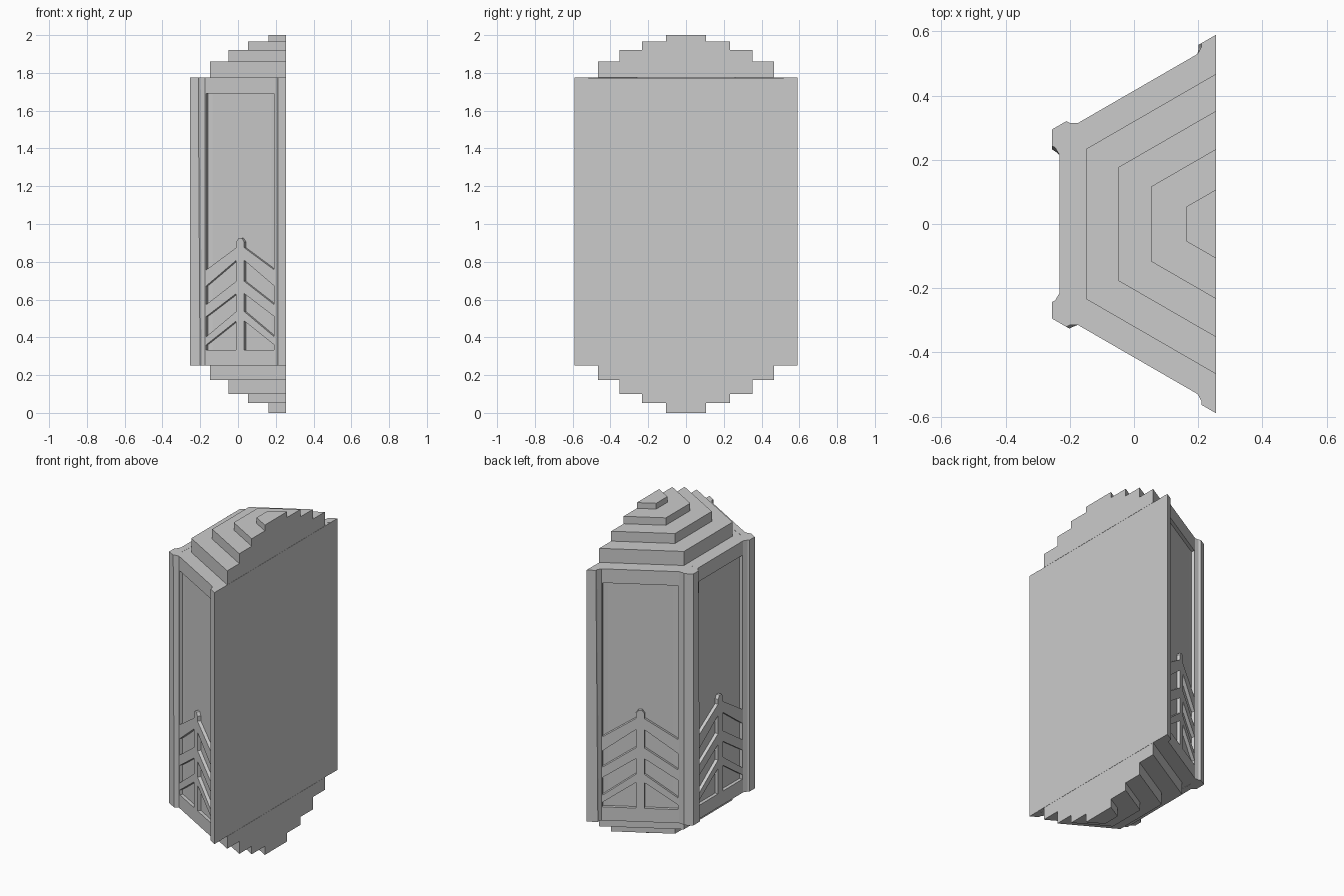
import bpy, bmesh
from math import cos, sin, radians
from mathutils import Matrix, Vector

if "Cube" in bpy.data.objects:
    bpy.data.objects.remove(bpy.data.objects["Cube"])

CX = 0.255            # hexagon centre lies on the flat back
R = 0.589             # hexagon radius at the posts
Z0, Z1 = 0.25, 1.775  # body bottom and top
FACES = (120, 180, 240)


def on_face(a, t, n):
    """Point t along and n out from a hexagon side facing angle a."""
    a = radians(a)
    return (CX + n * cos(a) - t * sin(a), n * sin(a) + t * cos(a))


def corner(c, r):
    return (CX + r * cos(radians(c)), r * sin(radians(c)))


def build(name, solids):
    """Each solid is (bottom outline, top outline, bottom z, top z)."""
    bm = bmesh.new()
    for low, high, z0, z1 in solids:
        a = [bm.verts.new((x, y, z0)) for x, y in low]
        b = [bm.verts.new((x, y, z1)) for x, y in high]
        bm.faces.new(a[::-1])
        bm.faces.new(b)
        for i in range(len(a)):
            j = (i + 1) % len(a)
            bm.faces.new((a[i], a[j], b[j], b[i]))
    bmesh.ops.recalc_face_normals(bm, faces=bm.faces)
    me = bpy.data.meshes.new(name)
    bm.to_mesh(me)
    bm.free()
    ob = bpy.data.objects.new(name, me)
    bpy.context.collection.objects.link(ob)
    return ob


def tiers(name, radii, heights):
    solids = []
    for r, z0, z1 in zip(radii, heights, heights[1:]):
        outline = [corner(c, r) for c in (90, 150, 210, 270)]
        solids.append((outline, outline, z0, z1))
    return build(name, solids)


# stepped half-hexagon ends
tiers("top_steps", (0.467, 0.352, 0.233, 0.107), (Z1, 1.86, 1.92, 1.965, 2.0))
tiers("bottom_steps", (0.107, 0.233, 0.352, 0.467), (0, 0.052, 0.10, 0.175, Z0))

# recessed panels with slightly raised margins
core = [corner(90, 0.5485)]
for a in FACES:
    core += [on_face(a, -0.18, 0.467), on_face(a, 0.18, 0.467), corner(a + 30, 0.5485)]
build("recessed_panels", [(core, core, Z0 + 0.001, Z1 - 0.001)])


# corner posts, one side tapering towards the bottom
def post_outline(c, taper):
    pts = []
    if c > 90:
        pts += [on_face(c - 30, t, n) for t, n in
                ((0.215, 0.45), (0.215, 0.487), (0.237, 0.5), (0.243, 0.51))]
    pts.append(corner(c, R))
    if c < 270:
        pts += [on_face(c + 30, -t, n) for t, n in
                ((0.243 - taper, 0.51), (0.237 - taper, 0.5), (0.215, 0.487), (0.215, 0.45))]
    pts.append(corner(c, 0.52))
    return pts


for i, c in enumerate((90, 150, 210, 270)):
    build(f"corner_post_{i + 1}", [(post_outline(c, 0.011), post_outline(c, 0), Z0, Z1)])

# lattice frame: outer rectangle with a large opening and six slanted panes
E, B = 0.208, 0.024   # opening half width, centre bar half width
loops = [
    [(-0.215, Z0), (0.215, Z0), (0.215, Z1), (-0.215, Z1)],
    [(-E, 0.757), (-B, 0.875), (-B, 0.905), (-0.01, 0.925), (0.01, 0.925),
     (B, 0.905), (B, 0.875), (E, 0.757), (E, 1.69), (-E, 1.69)],
]
for lo_out, lo_in, hi_in, hi_out in ((0.332, 0.332, 0.487, 0.36),
                                     (0.403, 0.537, 0.632, 0.51),
                                     (0.573, 0.697, 0.808, 0.672)):
    for s in (-1, 1):
        loops.append([(s * E, lo_out), (s * B, lo_in), (s * B, hi_in), (s * E, hi_out)])

curve = bpy.data.curves.new("lattice_curve", 'CURVE')
curve.dimensions = '2D'
curve.fill_mode = 'BOTH'
curve.extrude = 0.02
for loop in loops:
    sp = curve.splines.new('POLY')
    sp.points.add(len(loop) - 1)
    for p, (x, y) in zip(sp.points, loop):
        p.co = (x, y, 0, 1)
    sp.use_cyclic_u = True
tmp = bpy.data.objects.new("lattice_helper", curve)
bpy.context.collection.objects.link(tmp)
bpy.context.view_layer.update()
lattice = bpy.data.meshes.new_from_object(
    tmp.evaluated_get(bpy.context.evaluated_depsgraph_get()))
bpy.data.objects.remove(tmp)
lattice.shade_flat()

for i, a in enumerate(FACES):
    n = Vector((cos(radians(a)), sin(radians(a)), 0))
    t = Vector((-n.y, n.x, 0))
    ob = bpy.data.objects.new(f"lattice_frame_{i + 1}", lattice)
    bpy.context.collection.objects.link(ob)
    rot = Matrix((t, Vector((0, 0, 1)), n)).transposed().to_4x4()
    ob.matrix_world = Matrix.Translation(Vector((CX, 0, 0)) + n * 0.467) @ rot
